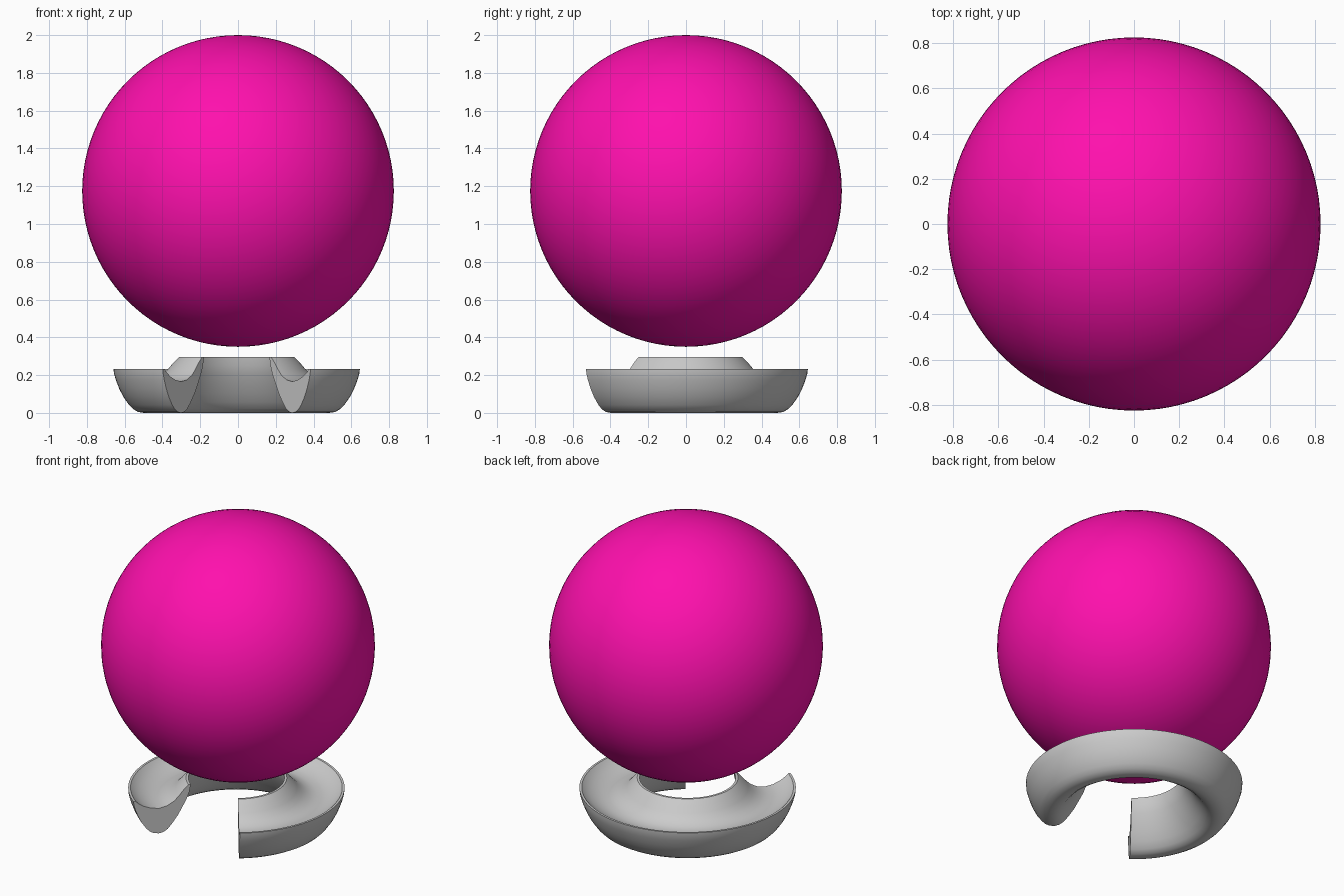
import bpy, bmesh, math
from mathutils import Vector, Matrix

if "Cube" in bpy.data.objects:
    bpy.data.objects.remove(bpy.data.objects["Cube"])

def smooth(obj, deg):
    bpy.ops.object.select_all(action='DESELECT')
    obj.select_set(True)
    bpy.context.view_layer.objects.active = obj
    bpy.ops.object.shade_smooth_by_angle(angle=math.radians(deg))

# Floating ball
bpy.ops.mesh.primitive_uv_sphere_add(segments=96, ring_count=48, radius=0.825,
                                     location=(0, 0, 1.175))
ball = bpy.context.object
ball.name = "ball"
mat = bpy.data.materials.new("magenta")
mat.diffuse_color = (1.0, 0.005, 0.42, 1)
mat.use_nodes = True
mat.node_tree.nodes["Principled BSDF"].inputs["Base Color"].default_value = mat.diffuse_color
ball.data.materials.append(mat)
smooth(ball, 40)

# Open ring stand: U-shaped trough section (radius, height) swept around z
top = [(0.289, 0.297), (0.304, 0.297), (0.335, 0.266), (0.365, 0.230), (0.395, 0.200),
       (0.44, 0.175), (0.49, 0.166), (0.54, 0.174), (0.585, 0.192),
       (0.62, 0.215), (0.638, 0.233), (0.652, 0.233)]
bottom = [(0.650, 0.210), (0.640, 0.175), (0.622, 0.128), (0.600, 0.085), (0.570, 0.042),
          (0.548, 0.020), (0.522, 0.005), (0.49, 0.0), (0.462, 0.005), (0.435, 0.022),
          (0.405, 0.057), (0.37, 0.105), (0.342, 0.155), (0.315, 0.205), (0.298, 0.25)]
center = Vector((-0.007, -0.007, 0))
gap = math.radians(36.8)          # half of the front opening
start = -math.pi / 2 + gap
steps = 96

bm = bmesh.new()
rings = []
for i in range(steps + 1):
    a = start + (2 * math.pi - 2 * gap) * i / steps
    rot = Matrix.Rotation(a, 3, 'Z')
    rings.append([bm.verts.new(rot @ Vector((r, 0, z)) + center) for r, z in top + bottom])
n = len(rings[0])
for a, b in zip(rings, rings[1:]):
    for j in range(n):
        k = (j + 1) % n
        bm.faces.new((a[j], a[k], b[k], b[j]))
# Flat end caps
bm.faces.new(rings[0])
bm.faces.new(rings[-1][::-1])
bmesh.ops.recalc_face_normals(bm, faces=bm.faces)
mesh = bpy.data.meshes.new("ring_stand")
bm.to_mesh(mesh)
bm.free()
stand = bpy.data.objects.new("ring_stand", mesh)
bpy.context.collection.objects.link(stand)
smooth(stand, 35)
